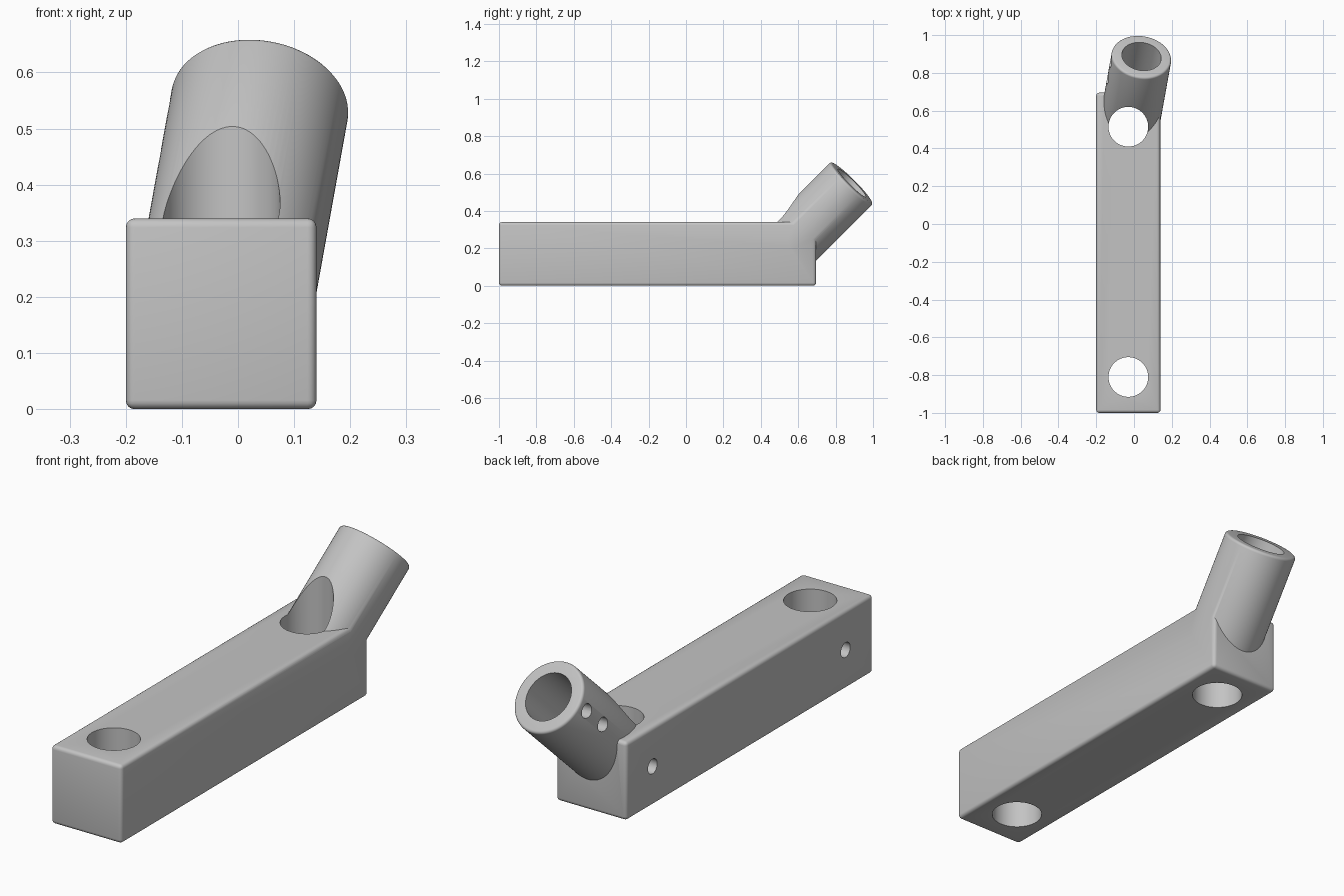
import bpy, math
from mathutils import Vector

if "Cube" in bpy.data.objects:
    bpy.data.objects.remove(bpy.data.objects["Cube"], do_unlink=True)

grey = bpy.data.materials.new("light grey")
grey.use_nodes = True
colour = (0.55, 0.55, 0.55, 1)
grey.diffuse_color = colour
grey.node_tree.nodes["Principled BSDF"].inputs["Base Color"].default_value = colour


def apply(obj, mod):
    bpy.ops.object.select_all(action="DESELECT")
    bpy.context.view_layer.objects.active = obj
    obj.select_set(True)
    bpy.ops.object.modifier_apply(modifier=mod.name)


def round_edges(obj, width):
    mod = obj.modifiers.new("round", "BEVEL")
    mod.width, mod.segments = width, 4
    mod.limit_method, mod.angle_limit = "ANGLE", math.radians(40)
    apply(obj, mod)


def rod(name, start, end, radius, sides=96):
    """Cylinder running between two points."""
    axis = end - start
    bpy.ops.mesh.primitive_cylinder_add(
        vertices=sides, radius=radius, depth=axis.length, location=(start + end) / 2,
        rotation=axis.to_track_quat("Z", "Y").to_euler())
    obj = bpy.context.object
    obj.name = name
    obj.data.materials.append(grey)
    return obj


def combine(target, tool, operation):
    mod = target.modifiers.new("combine", "BOOLEAN")
    mod.operation, mod.solver, mod.object = operation, "EXACT", tool
    apply(target, mod)
    bpy.data.objects.remove(tool, do_unlink=True)


# Square bar with softened edges
bpy.ops.mesh.primitive_cube_add(size=1, location=(-0.03, -0.1525, 0.17))
bar = bpy.context.object
bar.name = "bar_with_angled_socket"
bar.scale = (0.34, 1.695, 0.34)
bpy.ops.object.transform_apply(location=True, rotation=False, scale=True)
bar.data.materials.append(grey)
round_edges(bar, 0.016)

# Angled tube rising from the back end
axis = Vector((0.18, 1, 1)).normalized()
tip = Vector((0.04, 0.887, 0.55))
tube = rod("tube", tip - axis * 0.55, tip, 0.159)
round_edges(tube, 0.012)
combine(bar, tube, "UNION")

# Blind bore in the tube
combine(bar, rod("bore", tip - axis * 0.26, tip + axis * 0.1, 0.105), "DIFFERENCE")

# Vertical through holes, each with a set screw hole from the right side
for y in (-0.81, 0.515):
    centre = Vector((-0.03, y, 0.17))
    up = Vector((0, 0, 0.6))
    combine(bar, rod("post_hole", centre - up, centre + up, 0.105), "DIFFERENCE")
    side = centre + Vector((-0.3, 0, 0))
    combine(bar, rod("screw_hole", side, centre, 0.032, 32), "DIFFERENCE")

# Two screw holes through the tube wall
outward = Vector((-1, 0, 0))
outward = (outward - axis * outward.dot(axis)).normalized()
for depth in (0.06, 0.185):
    inner = tip - axis * depth
    combine(bar, rod("screw_hole", inner, inner + outward * 0.25, 0.03, 32), "DIFFERENCE")

bpy.ops.object.select_all(action="DESELECT")
bar.select_set(True)
bpy.context.view_layer.objects.active = bar
bpy.ops.object.shade_smooth_by_angle(angle=math.radians(30))
